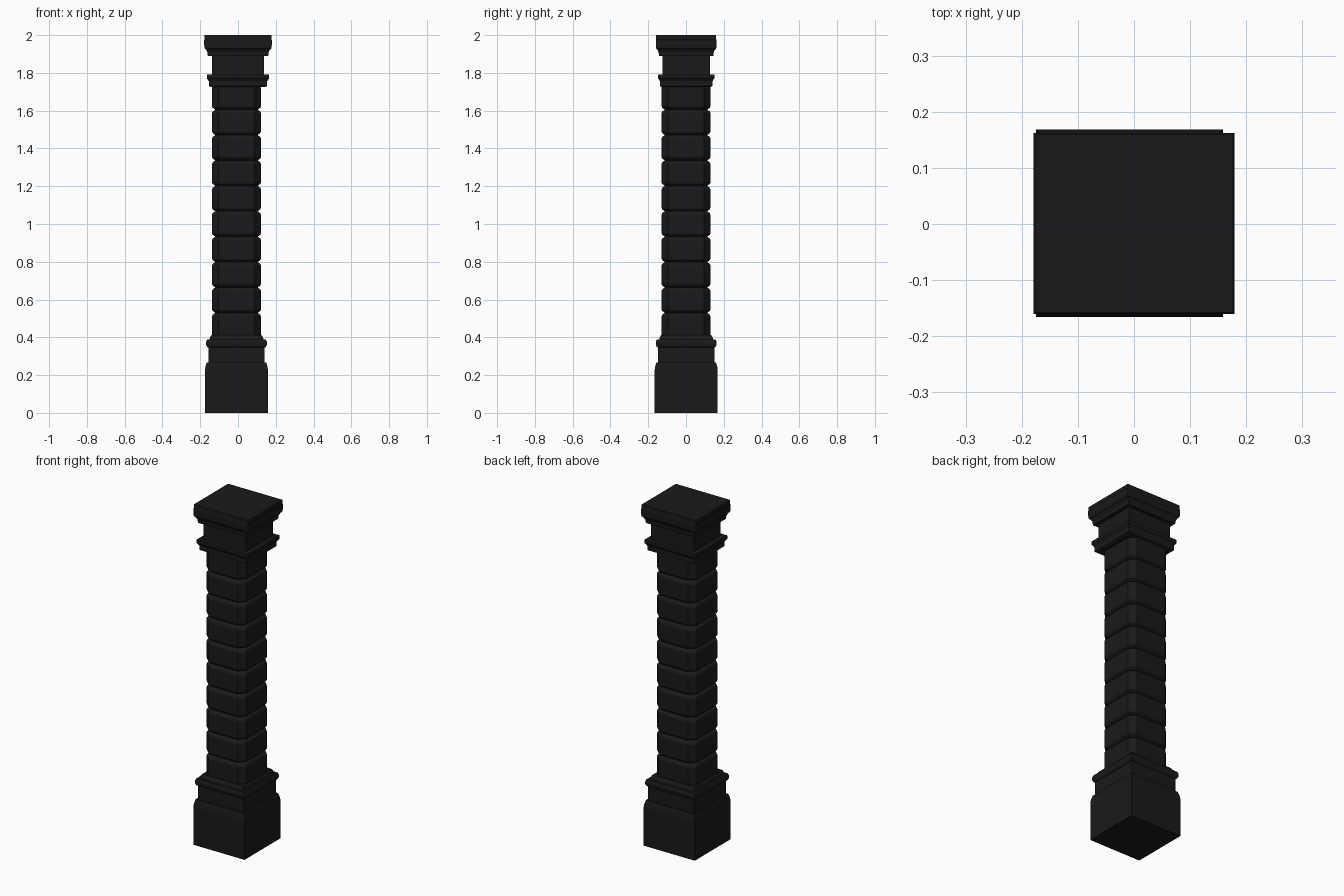
import bpy, bmesh

if "Cube" in bpy.data.objects:
    bpy.data.objects.remove(bpy.data.objects["Cube"])

# Near-black stone
mat = bpy.data.materials.new("dark_stone")
mat.diffuse_color = (0.01, 0.01, 0.01, 1)
mat.use_nodes = True
mat.node_tree.nodes["Principled BSDF"].inputs["Base Color"].default_value = mat.diffuse_color


def square_loft(name, profile, chamfer=0.0, cx=0.0, cy=0.0, sx=1.0):
    """Loft square (or corner-chamfered) rings through (half_width, z) points."""
    bm = bmesh.new()
    rings = []
    for h, z in profile:
        c = chamfer
        if c:
            pts = [(h - c, -h), (h, c - h), (h, h - c), (h - c, h),
                   (c - h, h), (-h, h - c), (-h, c - h), (c - h, -h)]
        else:
            pts = [(h, -h), (h, h), (-h, h), (-h, -h)]
        rings.append([bm.verts.new((cx + x * sx, cy + y, z)) for x, y in pts])
    n = len(rings[0])
    for a, b in zip(rings, rings[1:]):
        for i in range(n):
            j = (i + 1) % n
            bm.faces.new((a[i], a[j], b[j], b[i]))
    bm.faces.new(rings[0][::-1])
    bm.faces.new(rings[-1])
    me = bpy.data.meshes.new(name)
    bm.to_mesh(me)
    bm.free()
    me.materials.append(mat)
    ob = bpy.data.objects.new(name, me)
    bpy.context.collection.objects.link(ob)
    return ob


CX = -0.008

# Plinth with sloped shoulder, upper die and rounded base moulding
square_loft("plinth", [
    (0.167, 0), (0.167, 0.225), (0.164, 0.245), (0.158, 0.267), (0.149, 0.267),
    (0.149, 0.345), (0.156, 0.350), (0.161, 0.362), (0.161, 0.375),
    (0.156, 0.388), (0.143, 0.388), (0.140, 0.400), (0.133, 0.412),
], cx=CX, cy=0.001)

# Shaft of ten stacked blocks parted by V grooves
z0, pitch, blocks = 0.395, 0.1345, 10
shaft = []
for i in range(blocks):
    z = z0 + i * pitch
    shaft += [(0.112, z), (0.126, z + 0.010), (0.130, z + 0.020),
              (0.130, z + pitch - 0.020), (0.126, z + pitch - 0.010)]
shaft.append((0.112, z0 + blocks * pitch))
square_loft("shaft", shaft, chamfer=0.034, cx=CX)

# Neck collar, frieze and crown, slightly wider in x than y
square_loft("capital", [
    (0.128, 1.725), (0.139, 1.730), (0.139, 1.755), (0.144, 1.765),
    (0.149, 1.772), (0.149, 1.792), (0.125, 1.792), (0.125, 1.890),
    (0.144, 1.890), (0.146, 1.910), (0.153, 1.924), (0.159, 1.930),
    (0.161, 1.945), (0.161, 1.975), (0.159, 1.978), (0.159, 2.0),
], cy=0.001, sx=1.11)
